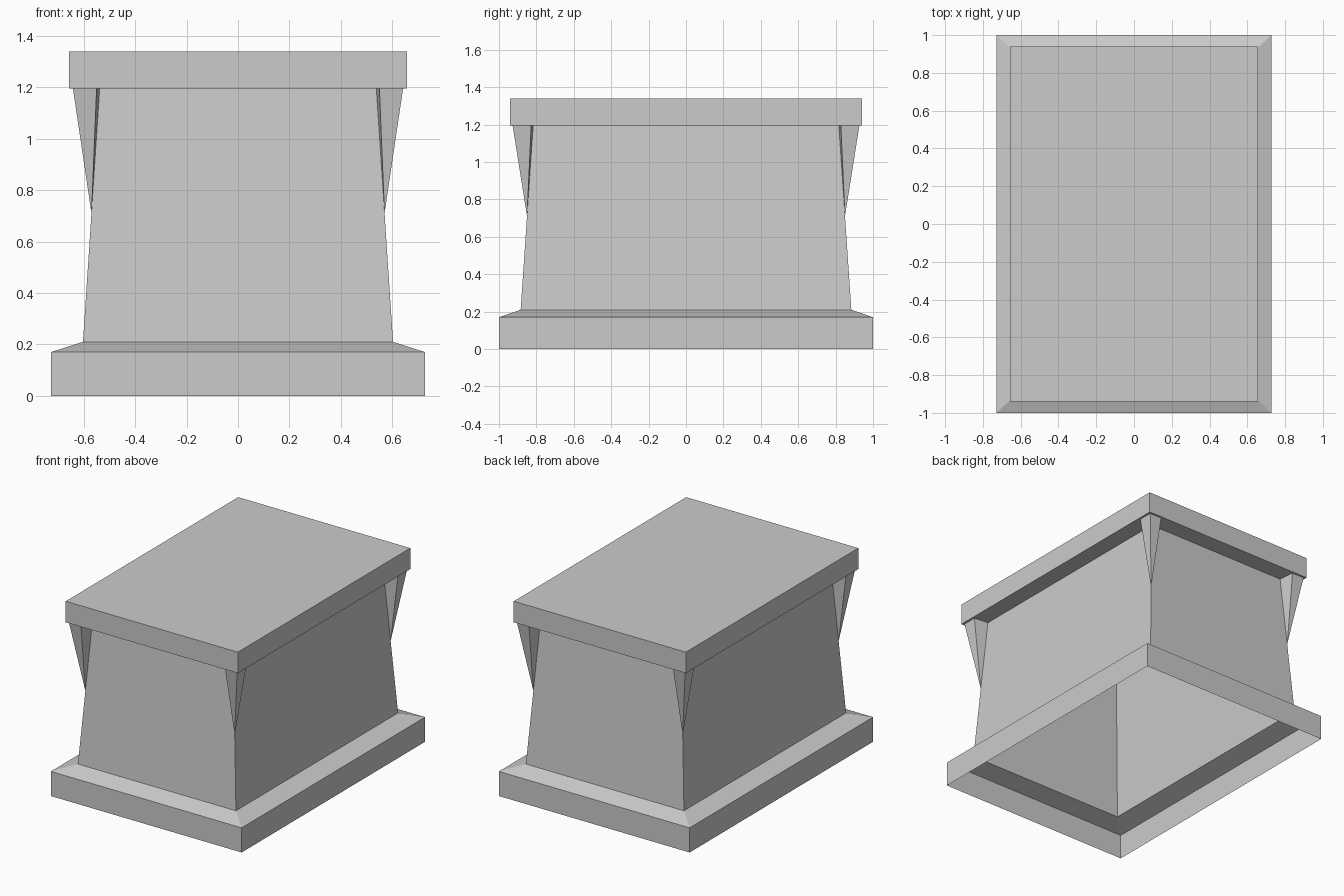
import bpy
import bmesh

cube = bpy.data.objects.get("Cube")
if cube:
    bpy.data.objects.remove(cube, do_unlink=True)

# Single stone colour
GREY = (0.6, 0.6, 0.6, 1.0)
stone = bpy.data.materials.new("stone_grey")
stone.use_nodes = True
stone.diffuse_color = GREY
shader = next(n for n in stone.node_tree.nodes if n.type == 'BSDF_PRINCIPLED')
shader.inputs["Base Color"].default_value = GREY


def make_object(name, bm):
    mesh = bpy.data.meshes.new(name)
    bm.to_mesh(mesh)
    bm.free()
    mesh.materials.append(stone)
    obj = bpy.data.objects.new(name, mesh)
    bpy.context.collection.objects.link(obj)
    return obj


def rectangular_shell(name, profile, cap_top=False):
    """Stack rectangles given as (half width, half depth, height)."""
    bm = bmesh.new()
    rings = [[bm.verts.new((sx * w, sy * d, z))
              for sx, sy in ((-1, -1), (1, -1), (1, 1), (-1, 1))]
             for w, d, z in profile]
    for low, high in zip(rings, rings[1:]):
        for i in range(4):
            j = (i + 1) % 4
            bm.faces.new((low[i], low[j], high[j], high[i]))
    if cap_top:
        bm.faces.new(rings[-1])
    return make_object(name, bm)


# Profile stations shared by neighbouring parts
foot = (0.728, 1.0, 0.0)
foot_top = (0.728, 1.0, 0.17)
shaft_low = (0.603, 0.884, 0.21)
shaft_high = (0.538, 0.817, 1.195)
slab_low = (0.657, 0.94, 1.195)
slab_high = (0.657, 0.94, 1.34)

# Hollow plinth, tapered shaft and overhanging slab
rectangular_shell("plinth", [foot, foot_top, shaft_low])
rectangular_shell("shaft", [shaft_low, shaft_high])
rectangular_shell("top_slab", [shaft_high, slab_low, slab_high], cap_top=True)

# Pointed corner brackets under the slab
bm = bmesh.new()
tip = bm.verts.new((0.57, 0.85, 0.71))
rim = [bm.verts.new((x, y, 1.195)) for x, y in
       ((0.538, 0.817), (0.642, 0.828), (0.642, 0.927), (0.55, 0.927))]
for i in range(4):
    bm.faces.new((tip, rim[(i + 1) % 4], rim[i]))
bmesh.ops.recalc_face_normals(bm, faces=bm.faces)
# Make the faces point away from the bracket's middle
bm.normal_update()
middle = sum((v.co for v in rim), tip.co.copy()) / 5
for face in bm.faces:
    if face.normal.dot(face.calc_center_median() - middle) < 0:
        face.normal_flip()
brackets = make_object("corner_brackets", bm)
mirror = brackets.modifiers.new("four_corners", 'MIRROR')
mirror.use_axis = (True, True, False)
mirror.use_mirror_merge = False
